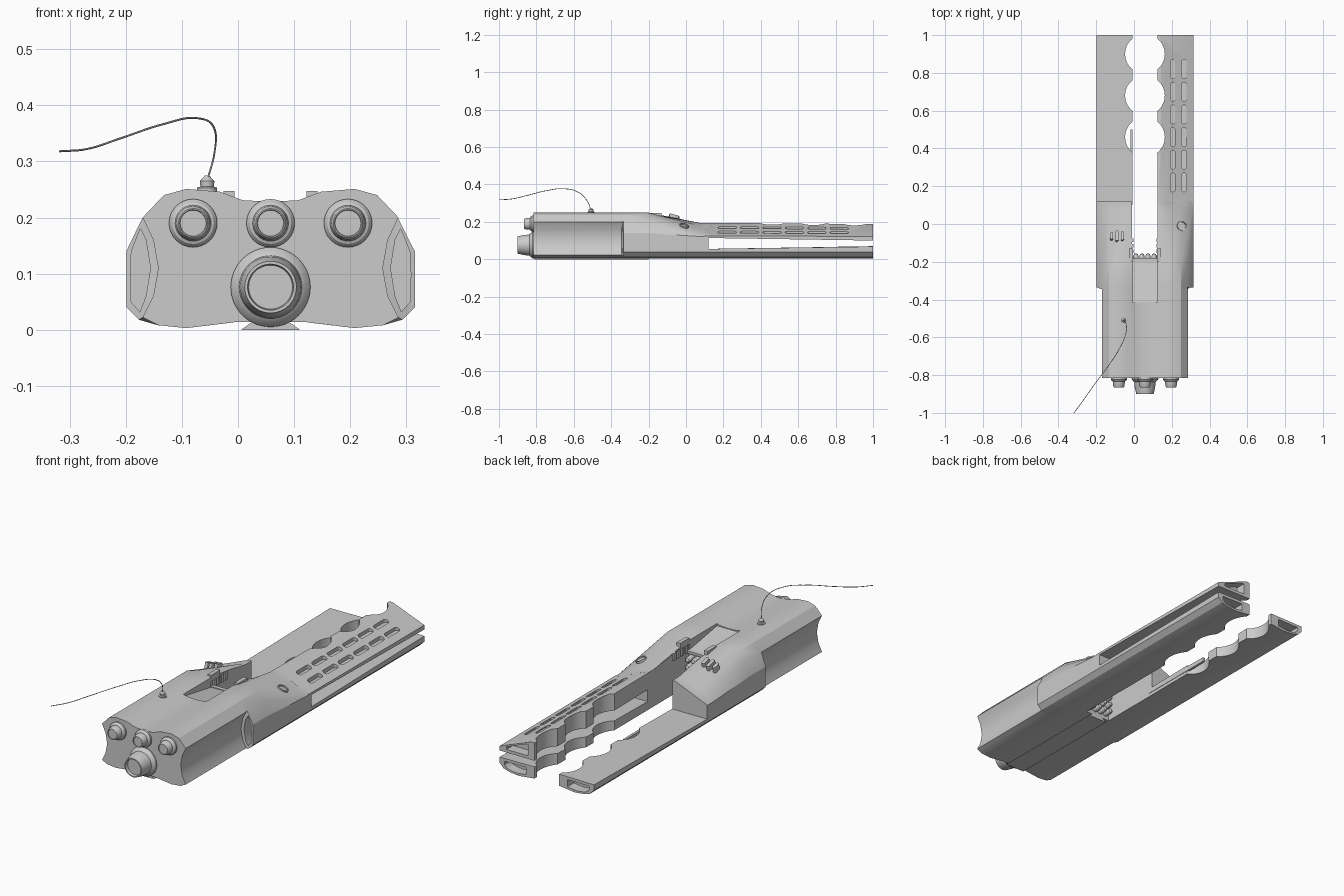
import bpy, bmesh, math
from mathutils import Matrix, Vector

if "Cube" in bpy.data.objects:
    bpy.data.objects.remove(bpy.data.objects["Cube"])

CX = 0.058                      # x of the body's plane of symmetry
TILT = math.atan(0.07 / 0.172)  # slope of the upper rail tops


def finish(name, bm):
    bmesh.ops.recalc_face_normals(bm, faces=bm.faces)
    me = bpy.data.meshes.new(name)
    bm.to_mesh(me)
    bm.free()
    ob = bpy.data.objects.new(name, me)
    bpy.context.collection.objects.link(ob)
    return ob


def loft(name, stations):
    """Skin closed (x, z) sections placed along y."""
    bm = bmesh.new()
    rings = [[bm.verts.new((x, y, z)) for x, z in pts] for y, pts in stations]
    n = len(rings[0])
    for a, b in zip(rings, rings[1:]):
        for i in range(n):
            bm.faces.new((a[i], a[(i + 1) % n], b[(i + 1) % n], b[i]))
    bm.faces.new(rings[0])
    bm.faces.new(rings[-1])
    return finish(name, bm)


def boxes(name, items):
    """items: (location, size, rotation matrix or None)"""
    bm = bmesh.new()
    for loc, size, rot in items:
        m = Matrix.Translation(loc) @ (rot or Matrix()) @ Matrix.Diagonal((*size, 1))
        bmesh.ops.create_cube(bm, size=1, matrix=m)
    return finish(name, bm)


def capsules(name, items, depth):
    """Upright round-ended prisms; items: (x, y, z centre, width, length)"""
    bm = bmesh.new()
    for x, y, z, w, l in items:
        r, h = w / 2, l / 2 - w / 2
        ring = []
        for i in range(14):
            a = math.pi * (i if i < 7 else i - 1) / 6
            ring.append((x + r * math.cos(a), y + r * math.sin(a) + (h if i < 7 else -h)))
        lo = [bm.verts.new((px, py, z - depth / 2)) for px, py in ring]
        hi = [bm.verts.new((px, py, z + depth / 2)) for px, py in ring]
        bm.faces.new(lo)
        bm.faces.new(hi)
        for i in range(14):
            j = (i + 1) % 14
            bm.faces.new((lo[i], lo[j], hi[j], hi[i]))
    return finish(name, bm)


def lathe(name, profile, loc, axis, seg=32):
    """Turn (radius, height) around an axis direction."""
    bm = bmesh.new()
    rings = [[bm.verts.new((r * math.cos(2 * math.pi * i / seg), r * math.sin(2 * math.pi * i / seg), h))
              for i in range(seg)] for r, h in profile]
    for a, b in zip(rings, rings[1:]):
        for i in range(seg):
            j = (i + 1) % seg
            bm.faces.new((a[i], a[j], b[j], b[i]))
    bm.faces.new(rings[0])
    bm.faces.new(rings[-1])
    q = Vector((0, 0, 1)).rotation_difference(Vector(axis)).to_matrix().to_4x4()
    bmesh.ops.transform(bm, matrix=Matrix.Translation(loc) @ q, verts=bm.verts)
    return finish(name, bm)


def cut(ob, cutter, keep=False):
    cutter.hide_render = True
    mod = ob.modifiers.new("cut", 'BOOLEAN')
    mod.operation, mod.solver, mod.object = 'DIFFERENCE', 'EXACT', cutter
    dg = bpy.context.evaluated_depsgraph_get()
    me = bpy.data.meshes.new_from_object(ob.evaluated_get(dg))
    ob.modifiers.clear()
    ob.data = me
    if not keep:
        bpy.data.objects.remove(cutter)


def full(half):
    return [(CX + d, z) for d, z in half] + [(CX - d, z) for d, z in half[-2:0:-1]]


# Main body: shared crown and belly, concave narrow flanks in front, wide flanks behind
crown = [(0, .228), (.05, .231), (.09, .246), (.15, .251), (.19, .24)]
belly = [(.2, .008), (.15, .003), (.06, .014), (0, .014)]
narrow = full(crown + [(.228, .2), (.209, .16), (.2, .11), (.209, .06), (.228, .022)] + belly)
flank = [(.257, .14), (.257, .11), (.257, .04), (.235, .018)]
wide = full(crown + [(.225, .203)] + flank + belly)
tail = full([(0, .195), (.05, .195), (.085, .195), (.12, .181), (.19, .152), (.25, .128),
             (.257, .122), (.257, .1), (.257, .04), (.235, .018)] + belly)
body = loft("main_body", [(-.815, narrow), (-.345, narrow), (-.335, wide), (-.21, wide), (.07, tail), (.12, tail)])
cut(body, boxes("channel_cutter", [((CX, .05, .13), (.135, .5, .5), None)]))
x0, x1 = CX - .064, CX + .064
bay = [(x0, .225), (x1, .225), (x1, .3), (x0, .3)]
bay_deep = [(x0, .185), (x1, .185), (x1, .3), (x0, .3)]
cut(body, loft("bay_cutter", [(-.415, bay), (-.18, bay_deep)]))

# Lens-shaped intakes in the shoulders
for s in (-1, 1):
    lens = [(CX + s * d, z) for d, z in ((.232, .18), (.248, .14), (.25, .1), (.249, .05), (.233, .032),
                                         (.222, .06), (.214, .11), (.222, .16))]
    cut(body, loft("intake_cutter", [(-.36, lens), (-.28, lens)]))

# Rails: an upper and a lower one on each side, scalloped inside and hollow at the end
bm = bmesh.new()
for y in (.46, .68, .9):
    bmesh.ops.create_cone(bm, cap_ends=True, segments=48, radius1=.105, radius2=.105, depth=1,
                          matrix=Matrix.Translation((CX, y, 0)))
scallops = finish("scallop_cutter", bm)
up_a = [(.067, .195), (.085, .195), (.257, .125), (.257, .114), (.067, .114)]
up_b = [(.067, .188), (.085, .188), (.257, .122), (.257, .1), (.067, .1)]
low_a = [(.067, .055), (.257, .055), (.257, .04), (.235, .018), (.2, .008), (.15, .003), (.067, .013)]
low_b = [(.067, .07), (.257, .068)] + low_a[2:]


def rail_z(d):
    return .195 - (d - .085) * .407


rails = {}
for s, side in ((-1, "left"), (1, "right")):
    for level, a, b in (("upper", up_a, up_b), ("lower", low_a, low_b)):
        place = lambda pts: [(CX + s * d, z) for d, z in pts]
        rail = loft(f"{side}_{level}_rail", [(.1, place(a)), (1, place(b))])
        cut(rail, scallops, keep=True)
        md = sum(p[0] for p in b) / len(b) + .01
        mz = sum(p[1] for p in b) / len(b)
        hollow = place([(md + (d - md) * .62, mz + (z - mz) * .62) for d, z in b])
        cut(rail, loft("hollow_cutter", [(.95, hollow), (1.05, hollow)]))
        rails[side, level] = rail
bpy.data.objects.remove(scallops)

# Two rows of vent slots in the right upper rail
slots = [(CX + d, .22 + .12 * i, rail_z(d) + .01, .026, .1) for d in (.147, .207) for i in range(6)]
cut(rails["right", "upper"], capsules("slot_cutter", slots, .05))

# Grille and fine grooves in the left upper rail
rot = Matrix.Rotation(-TILT, 4, 'Y')


def groove(x, y, w, l, turn=0):
    return ((x, y, rail_z(CX - x)), (w, l, .014), rot @ Matrix.Rotation(turn, 4, 'Z'))


grooves = [groove(-.105, .22 + .0333 * i, .1, .011) for i in range(7)] + [groove(-.158, .32, .009, .215)]
grooves += [groove(-.15, .59, .006, .13), groove(-.12, .56, .02, .05), groove(-.09, .56, .012, .02),
            groove(-.112, .64, .04, .006), groove(-.127, .69, .006, .06), groove(-.09, .67, .006, .06),
            groove(-.115, .5, .06, .006), groove(-.13, .89, .045, .005), groove(-.09, .79, .005, .2, .2)]
cut(rails["left", "upper"], boxes("groove_cutter", grooves))

# Inner liner plate and underside keel
boxes("channel_liner", [((CX - .071, .3, .04), (.012, .4, .022), None)])
keel = [(CX - .052, 0), (CX + .052, 0), (CX + .025, .02), (CX - .025, .02)]
loft("keel_plate", [(-.81, keel), (-.2, keel)])

# Emitter pins filling the inner end of the channel
for r in range(4):
    for c in range(4):
        lathe("emitter_pin", [(.014, 0), (.014, .03), (.01, .042), (.004, .046)],
              (CX + (c - 1.5) * .032, -.202, .045 + r * .037), (0, 1, 0), 16)

# Clips and toothed side plates around the channel mouth
for s in (-1, 1):
    boxes("channel_clip", [((CX + s * .074, -.165, .232), (.02, .07, .03), None)])
    boxes("side_teeth", [((CX + s * .066, -.175 + .03 * i, .2), (.012, .018, .035), None) for i in range(4)])
boxes("channel_sill", [((CX, -.19, .186), (.13, .02, .012), None)])

# Cooling fins on the left rear slope and round port on the right
slope = Matrix.Rotation(-.27, 4, 'X')
for x, l in ((-.118, .04), (-.09, .058), (-.062, .05)):
    fin = capsules("cooling_fin", [(0, 0, 0, .016, l)], .03)
    fin.matrix_world = Matrix.Translation((x, -.065, .215 + (x + .12) * .16)) @ slope
lathe("rear_port", [(.026, 0), (.026, .012), (.021, .012), (.021, .006)], (.25, -.012, .172), (.35, .2, .9), 24)

# Front knobs and main lens
knob = [(.043, -.005), (.043, .008), (.037, .016), (.032, .018), (.03, .042), (.026, .05), (.024, .05), (.023, .046)]
for d in (-.138, 0, .138):
    lathe("front_knob", knob, (CX + d, -.815, .19), (0, -1, 0))
lathe("main_lens", [(.071, -.005), (.071, .005), (.062, .018), (.056, .022), (.054, .05), (.046, .085),
                    (.041, .085), (.039, .07)], (CX, -.815, .076), (0, -1, 0), 48)

# Cable socket and cable
lathe("cable_socket", [(.018, -.01), (.018, .008), (.012, .01), (.013, .02), (.008, .025), (.004, .03)],
      (-.055, -.508, .245), (0, 0, 1), 20)
cu = bpy.data.curves.new("cable", 'CURVE')
cu.dimensions, cu.bevel_depth, cu.bevel_resolution, cu.resolution_u = '3D', .0018, 1, 8
path = [(-.055, -.508, .265), (-.042, -.53, .315), (-.042, -.575, .358), (-.072, -.65, .377),
        (-.135, -.75, .366), (-.21, -.85, .341), (-.27, -.935, .322), (-.318, -1, .318)]
sp = cu.splines.new('BEZIER')
sp.bezier_points.add(len(path) - 1)
for p, co in zip(sp.bezier_points, path):
    p.co, p.handle_left_type, p.handle_right_type = co, 'AUTO', 'AUTO'
bpy.context.collection.objects.link(bpy.data.objects.new("cable", cu))

# Smooth shading with sharp edges kept
for ob in bpy.data.objects:
    ob.select_set(ob.type == 'MESH')
bpy.context.view_layer.objects.active = body
bpy.ops.object.shade_smooth_by_angle(angle=math.radians(25))
